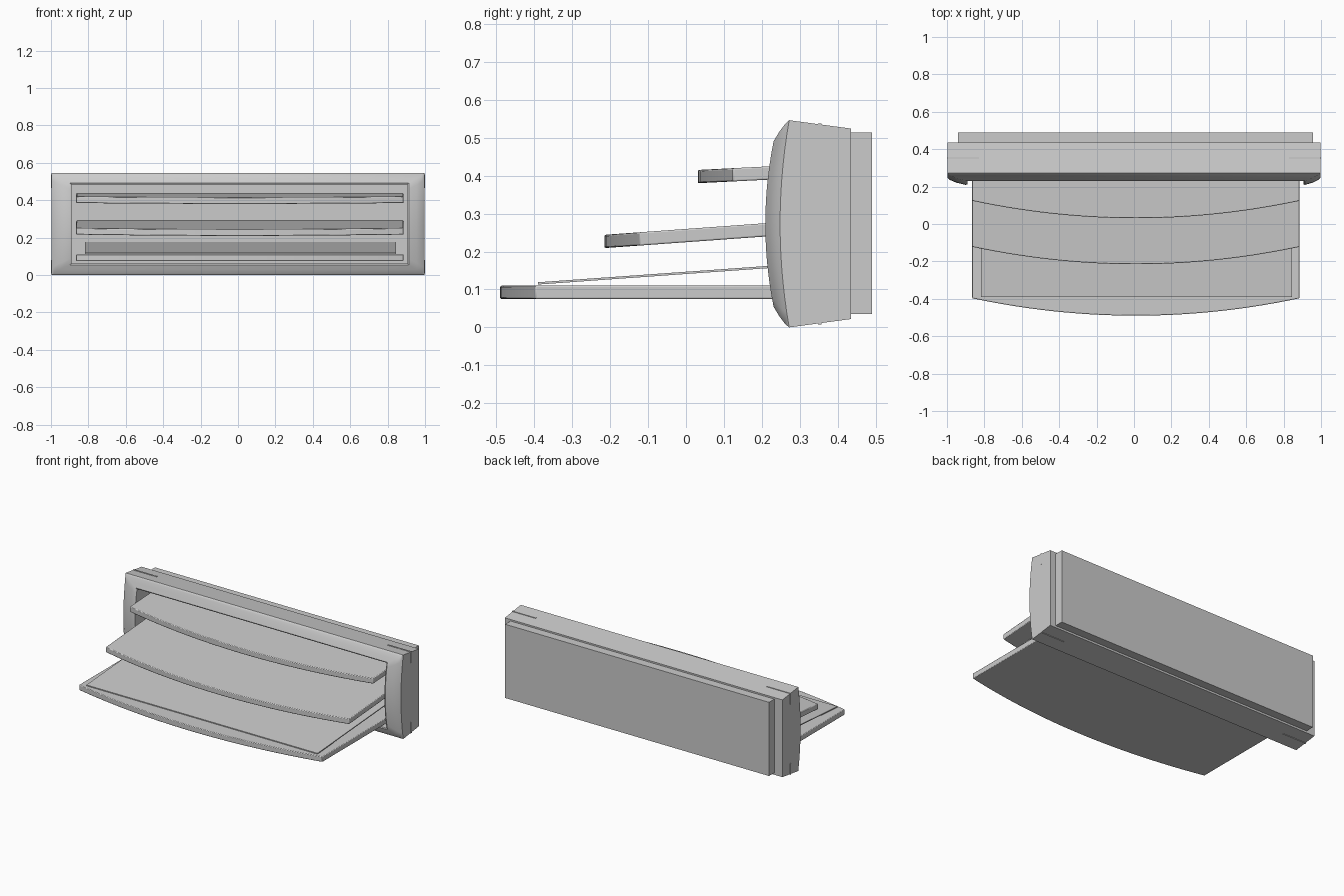
import bpy, bmesh

if "Cube" in bpy.data.objects:
    bpy.data.objects.remove(bpy.data.objects["Cube"])


def finish(bm, name, bevel=0.0, smooth=True):
    bmesh.ops.recalc_face_normals(bm, faces=bm.faces)
    me = bpy.data.meshes.new(name)
    bm.to_mesh(me)
    bm.free()
    ob = bpy.data.objects.new(name, me)
    bpy.context.collection.objects.link(ob)
    if bevel:
        m = ob.modifiers.new("Bevel", "BEVEL")
        m.width, m.segments, m.limit_method = bevel, 2, "ANGLE"
        m.angle_limit = 0.6
    if smooth:
        bpy.context.view_layer.objects.active = ob
        ob.select_set(True)
        bpy.ops.object.shade_smooth_by_angle(angle=0.6)
        ob.select_set(False)
    return ob


def box(name, x, y, z):
    bm = bmesh.new()
    bmesh.ops.create_cube(bm, size=1)
    for v in bm.verts:
        v.co = [lo + (c + 0.5) * (hi - lo) for c, (lo, hi) in zip(v.co, (x, y, z))]
    return finish(bm, name, smooth=False)


# Rectangular loop with finely divided uprights, y bowed along z
def ring(bm, x0, x1, z0, z1, y, bow=0.0, n=14):
    pts = []
    for x, flip in ((x0, True), (x1, False)):
        for i in range(n + 1):
            t = i / n
            t = 1 - t if flip else t
            pts.append(bm.verts.new((x, y + bow * (2 * t - 1) ** 2, z0 + (z1 - z0) * t)))
    return pts


# Bowed housing frame with recessed cavity
bm = bmesh.new()
rings = [
    ring(bm, -0.89, 0.905, 0.06, 0.485, 0.43),
    ring(bm, -0.89, 0.905, 0.06, 0.485, 0.212, 0.022),
    ring(bm, -0.90, 0.913, 0.054, 0.491, 0.209, 0.022),
    ring(bm, -0.95, 0.955, 0.029, 0.516, 0.221, 0.025),
    ring(bm, -0.985, 0.985, 0.008, 0.537, 0.236, 0.026),
    ring(bm, -0.998, 0.998, 0.0, 0.546, 0.248, 0.024),
    ring(bm, -0.998, 0.998, 0.022, 0.524, 0.435),
]
for a, b in zip(rings, rings[1:]):
    for i in range(len(a)):
        j = (i + 1) % len(a)
        bm.faces.new((a[i], a[j], b[j], b[i]))
bm.faces.new(rings[0])
bm.faces.new(rings[-1])
finish(bm, "housing_frame")

# Rear mounting box
box("rear_box", (-0.94, 0.957), (0.433, 0.49), (0.035, 0.514))

# Thin corner seams wrapping each corner of the housing
for sx, side in ((-1, "left"), (1, "right")):
    for level, zs, zt in (("top", (0.465, 0.538), (0.53, 0.538)),
                          ("bottom", (0.008, 0.08), (0.008, 0.016))):
        box(f"seam_side_{level}_{side}", sorted((sx * 0.99, sx)), (0.348, 0.357), zs)
        box(f"seam_edge_{level}_{side}", sorted((sx * 0.83, sx)), (0.348, 0.357), zt)


# Louvre blade with an arched front edge, tilted along y
def blade(name, front, z, slope, back=0.43, thick=0.035, n=28):
    bm = bmesh.new()
    outline = [(0.885, back), (-0.865, back)]
    for i in range(n + 1):
        t = 2 * i / n - 1
        outline.append((0.01 + 0.875 * t, front + 0.093 * t * t))
    layers = [[bm.verts.new((x, y, z + h + slope * (y - front))) for x, y in outline]
              for h in (0, thick)]
    for layer in layers:
        bm.faces.new(layer)
    k = len(outline)
    for i in range(k):
        j = (i + 1) % k
        bm.faces.new((layers[0][i], layers[0][j], layers[1][j], layers[1][i]))
    finish(bm, name, 0.004)


blade("upper_blade", 0.031, 0.38, 0.05)
blade("middle_blade", -0.215, 0.209, 0.072)
blade("lower_blade", -0.49, 0.075, 0.0)

# Thin sloping panel above the lower blade
panel = box("sloping_panel", (-0.817, 0.845), (-0.39, 0.43), (0.113, 0.119))
for v in panel.data.vertices:
    v.co.z += (v.co.y + 0.39) * 0.071
